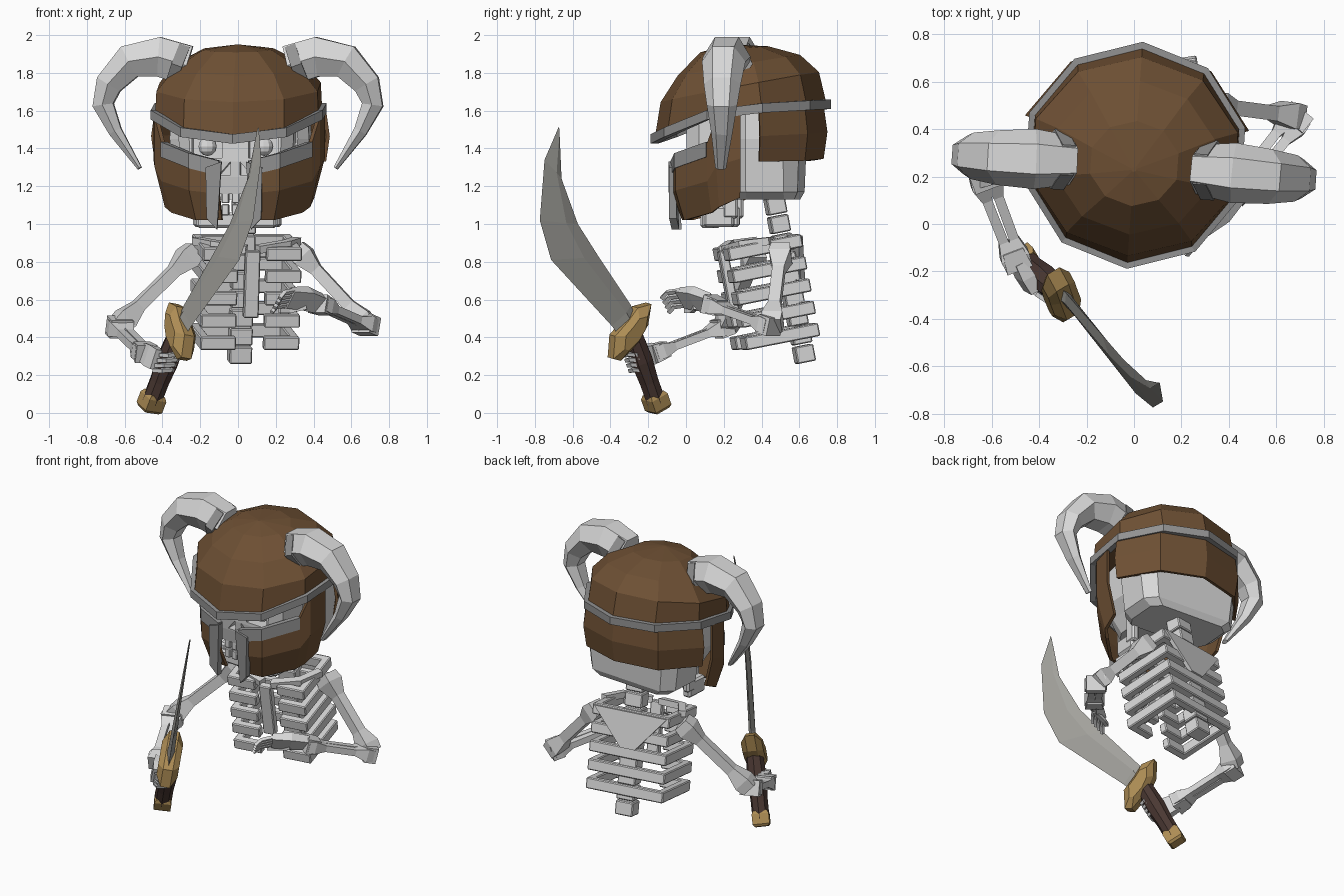
import bpy, bmesh, math
from mathutils import Vector, Matrix

if "Cube" in bpy.data.objects:
    bpy.data.objects.remove(bpy.data.objects["Cube"])


def material(name, rgb):
    m = bpy.data.materials.new(name)
    m.diffuse_color = (*rgb, 1)
    m.use_nodes = True
    m.node_tree.nodes["Principled BSDF"].inputs["Base Color"].default_value = m.diffuse_color
    return m


BONE = material("bone", (0.69, 0.69, 0.69))
LEATHER = material("leather brown", (0.155, 0.08, 0.034))
STEEL = material("helmet steel", (0.29, 0.29, 0.29))
BLADE = material("blade grey", (0.36, 0.355, 0.33))
GOLD = material("brass", (0.42, 0.265, 0.09))
GRIP = material("grip brown", (0.07, 0.04, 0.033))

I = Matrix()
HEAD = Matrix.Translation((0, 0.24, 0)) @ Matrix.Rotation(math.radians(-4), 4, 'Z') @ Matrix.Translation((0, -0.24, 0))
TORSO = Matrix.Translation((0.04, 0.425, 0.64)) @ Matrix.Rotation(math.radians(9), 4, 'Z') @ Matrix.Rotation(math.radians(11), 4, 'X')
# sword space: x = forward lean, y = thickness, z = up
SWORD = Matrix(((0.426, 0.86, 0.18, -0.33), (-0.72, 0.51, 0, -0.27), (0, -0.15, 1, 0.40), (0, 0, 0, 1)))
FLIP = Matrix.Scale(-1, 4, (1, 0, 0))


def finish(name, bm, mat, m=I):
    bm.transform(m)
    bmesh.ops.recalc_face_normals(bm, faces=bm.faces)
    me = bpy.data.meshes.new(name)
    bm.to_mesh(me)
    bm.free()
    me.materials.append(mat)
    ob = bpy.data.objects.new(name, me)
    bpy.context.collection.objects.link(ob)
    return ob


def skin(name, rings, mat, m=I, closed=False):
    """Join equal rings of points into a capped (or closed) surface."""
    bm = bmesh.new()
    vs = [[bm.verts.new(p) for p in r] for r in rings]
    n = len(vs[0])
    for a, b in zip(vs, vs[1:] + ([vs[0]] if closed else [])):
        for i in range(n):
            bm.faces.new((a[i], a[(i + 1) % n], b[(i + 1) % n], b[i]))
    if not closed:
        bm.faces.new(vs[0])
        bm.faces.new(vs[-1])
    return finish(name, bm, mat, m)


def loft(name, pts, rad, mat, n=4, up=(0, 0, 1), m=I):
    """Sweep an n-sided section along pts; rad holds (side, up) half widths."""
    pts = [Vector(p) for p in pts]
    rings, k = [], 1 / math.cos(math.pi / n)
    for i, p in enumerate(pts):
        t = (pts[min(i + 1, len(pts) - 1)] - pts[max(i - 1, 0)]).normalized()
        u = t.cross(Vector(up)).normalized()
        v = u.cross(t)
        a, b = rad[i]
        ang = [math.pi * (2 * j + 1) / n for j in range(n)]
        rings.append([p + u * a * k * math.cos(q) + v * b * k * math.sin(q) for q in ang])
    return skin(name, rings, mat, m)


def boxes(name, specs, mat, m=I, bevel=0.006):
    bm = bmesh.new()
    for x, y, z, sx, sy, sz in specs:
        bmesh.ops.create_cube(bm, size=1, matrix=Matrix.Translation((x, y, z)) @ Matrix.Diagonal((sx, sy, sz, 1)))
    bmesh.ops.bevel(bm, geom=bm.edges[:], offset=bevel, segments=1, affect='EDGES')
    return finish(name, bm, mat, m)


def wall(name, pts, mat, m=HEAD, t=0.02, bulge=0.0, mid=0.5, inset=0.0, closed=False):
    """Bent plate around the head from (x, y, top, bottom) points, with a crease at mid height."""
    rings = []
    for x, y, top, bot in pts:
        n = Vector((x, y - 0.28, 0)).normalized()
        p = Vector((x, y, top))
        c = Vector((x, y, top + (bot - top) * mid)) + n * bulge
        q = Vector((x, y, bot)) - n * inset
        rings.append([p, c, q, q - n * t, c - n * t, p - n * t])
    return skin(name, rings, mat, m, closed)


def bone(name, a, b, w, up=(0, 0, 1), thin=0.55):
    a, b = Vector(a), Vector(b)
    prof = [(0, .85), (.1, 1), (.27, thin), (.73, thin), (.9, .95), (1, .85)]
    loft(name, [a.lerp(b, t) for t, _ in prof], [(w * r, w * r) for _, r in prof], BONE, 4, up)


# helmet dome and rim
def rim_z(y):
    return 1.475 + (y + 0.19) * 0.385 if y < 0.2 else 1.625 + (y - 0.2) * 0.06


def ring(r, cy, xs=1.0):
    return [(r * xs * math.sin(k * math.pi / 5), cy - r * math.cos(k * math.pi / 5)) for k in range(10)]


dome = [[(x, y, rim_z(y) - 0.02) for x, y in ring(0.455, 0.29)]]
for r, cy, zc, tilt in ((.42, .285, 1.725, .19), (.325, .28, 1.84, .17), (.18, .255, 1.925, .09), (.01, .23, 1.95, 0)):
    dome.append([(x, y, zc + tilt * (y - cy)) for x, y in ring(r, cy, 1.07)])
skin("helmet_dome", dome, LEATHER, HEAD)
wall("helmet_rim", [(x, y, rim_z(y), rim_z(y) - 0.05) for x, y in ring(0.48, 0.29)], STEEL, t=0.04, closed=True)

# neck guard at the back
back = [(.455, .42, 1.6, 1.33), (.285, .65, 1.62, 1.335), (0, .73, 1.63, 1.345)]
wall("neck_guard", back + [(-x, y, a, b) for x, y, a, b in back[1::-1]], LEATHER, bulge=.02)

# paired helmet parts
horn_path = [(.27, .25, 1.84), (.42, .245, 1.885), (.575, .24, 1.86), (.685, .24, 1.74), (.715, .24, 1.63), (.65, .235, 1.49), (.52, .22, 1.295)]
horn_rad = [(.105, .09), (.105, .11), (.09, .10), (.07, .085), (.055, .07), (.035, .05), (.012, .025)]
cheek = [(.08, -.07, 1.33, 1.02), (.24, -.04, 1.37, 1.02), (.40, .14, 1.43, 1.06), (.44, .19, 1.57, 1.09), (.455, .32, 1.60, 1.14)]
for side, s in (("right", I), ("left", FLIP)):
    m = HEAD @ s
    loft("horn_" + side, horn_path, horn_rad, BONE, 6, (0, 1, 0), m)
    loft("horn_collar_" + side, [(.29, .25, 1.83), (.345, .25, 1.85)], [(.113, .11)] * 2, STEEL, 6, (0, 1, 0), m)
    wall("cheek_guard_" + side, cheek, LEATHER, m, mid=.55, inset=0.055)
    wall("cheek_trim_" + side, [(x * 1.01, y - .006, a + .005, a - .075) for x, y, a, b in cheek[:3]], STEEL, m, t=.035)
    skin("mouth_trim_" + side, [[(.065, y, 1.33), (.15, y + .01, 1.30), (.145, y + .01, 1.03), (.09, y + .02, .97)] for y in (-.09, -.05)], STEEL, m)

# skull with cut sockets and nose
cran = [[(x * w, y, z) for x, y in ((-1, .34), (-.85, .28), (.85, .28), (1, .34), (1, .54), (.8, e), (-.8, e), (-1, .54))]
        for z, w, e in ((1.13, .28, .59), (1.17, .335, .61), (1.45, .37, .62), (1.64, .36, .62))]
skin("skull_back", cran, BONE, HEAD)
face_sec = ((1.16, .20, .05), (1.25, .25, .03), (1.33, .30, .02), (1.60, .31, .02))
face = skin("skull_face", [[(-w, .33, z), (-w, y + .07, z), (-w * .8, y, z), (w * .8, y, z), (w, y + .07, z), (w, .33, z)] for z, w, y in face_sec], BONE, HEAD)
bm = bmesh.new()
for s in (-1, 1):
    bmesh.ops.create_cube(bm, size=1, matrix=Matrix.Translation((s * .15, .05, 1.41)) @ Matrix.Diagonal((.16, .2, .12, 1)))
    lo = [bm.verts.new((s * x, y, z)) for y in (-.1, .12) for x, z in ((.025, 1.26), (.085, 1.26), (.025, 1.33))]
    bm.faces.new(lo[:3])
    bm.faces.new(lo[3:])
    for i in range(3):
        j = (i + 1) % 3
        bm.faces.new((lo[i], lo[j], lo[3 + j], lo[3 + i]))
cutter = finish("socket_cutter", bm, BONE, HEAD)
cutter.hide_render = True
cutter.hide_viewport = True
mod = face.modifiers.new("sockets", 'BOOLEAN')
mod.operation = 'DIFFERENCE'
mod.solver = 'EXACT'
mod.object = cutter
bm = bmesh.new()
for s in (-1, 1):
    bmesh.ops.create_uvsphere(bm, u_segments=10, v_segments=6, radius=.05, matrix=Matrix.Translation((s * .15, .08, 1.41)))
finish("eyes", bm, BONE, HEAD)
boxes("teeth", [(x * .055, .07, z, .04, .04, .06) for x in (-2, -1, 0, 1, 2) for z in (1.14, 1.075)], BONE, HEAD, .005)
boxes("jaw", [(0, .13, 1.02, .42, .08, .08)] + [(s * .2, .19, 1.04, .06, .16, .11) for s in (-1, 1)]
      + [(s * .21, .25, 1.13, .05, .08, .2) for s in (-1, 1)], BONE, HEAD, .012)

# spine and rib cage
boxes("spine", [(0, .135, -.36 + .1 * i, .12, .10, .09) for i in range(9)], BONE, TORSO, .006)
ribs = []
for i in range(5):
    z = .24 - .12 * i
    ribs += [(0, .175, z, .53, .05, .07)]
    ribs += [(s * .24, 0, z, .05, .38, .07) for s in (-1, 1)]
    ribs += [(s * .17, -.175, z, .19, .05, .07) for s in (-1, 1)]
boxes("ribs", ribs, BONE, TORSO)
boxes("sternum", [(0, -.19, .08, .08, .05, .36)], BONE, TORSO)
skin("shoulder_blades", [[(-.25, y, .265), (.25, y, .265), (.05, y, .03), (-.05, y, .03)] for y in (.185, .21)], BONE, TORSO)
for s, side in ((1, "left"), (-1, "right")):
    loft("collar_bone_" + side, [(s * .03, -.175, .265), (s * .2, -.11, .28), (s * .27, .03, .27)], [(.025, .02)] * 3, BONE, m=TORSO)


# arms and hands
def arm(side, shoulder, elbow, wrist):
    bone("upper_arm_" + side, shoulder, elbow, .058)
    e, w = Vector(elbow), Vector(wrist)
    off = (w - e).normalized().cross(Vector((0, 0, 1))).normalized() * .027
    for k in (-1, 1):
        bone("forearm_%s_%s" % (side, "inner" if k < 0 else "outer"), e + off * k, w + off * k * .8, .042, thin=.5)
    loft("elbow_" + side, [e.lerp(w, -.05), e.lerp(w, .13)], [(.06, .05)] * 2, BONE)
    loft("wrist_" + side, [e.lerp(w, .83), e.lerp(w, 1.03)], [(.045, .042), (.057, .05)], BONE)


def hand(side, palm, fingers, spread):
    spread = Vector(spread)
    loft("palm_" + side, palm, [(.025, .05), (.03, .058), (.022, .055)], BONE, 4, spread)
    for i in range(4):
        d = spread * (i - 1.5) * .031
        loft("finger_%s_%d" % (side, i + 1), [Vector(p) + d for p in fingers], [(.01, .01)] * len(fingers), BONE, 4, spread)


arm("right", (-.23, .37, .86), (-.635, .21, .46), (-.49, -.17, .315))
hand("right", [(-.49, -.16, .32), (-.46, -.22, .30), (-.43, -.28, .28)],
     [(-.43, -.28, .265), (-.385, -.31, .265), (-.335, -.29, .27), (-.325, -.24, .27)], (.37, -.3, .88))
arm("left", (.31, .505, .87), (.69, .455, .46), (.43, .13, .575))
hand("left", [(.43, .13, .58), (.36, .05, .605), (.27, -.02, .61)],
     [(.28, -.01, .61), (.225, -.08, .6), (.20, -.11, .57)], (.45, -.4, .8))
loft("thumb_left", [(.36, .05, .56), (.27, .03, .54), (.22, .0, .54)], [(.012, .012)] * 3, BONE)

# curved sword: blade stations are (edge s, z, back s, z)
stations = [(.13, .02, .0, .12), (.17, .06, .03, .17), (.617, .41, .27, .43), (.70, .62, .42, .60), (.665, .94, .54, .84), (.56, 1.115, .555, 1.09)]
rings = []
for i, (a, b, c, d) in enumerate(stations):
    t = .025 * (1 - i / 6)
    u, v = (a + 2 * c) / 3, (b + 2 * d) / 3
    rings.append([(a, 0, b), (u, t, v), (c, 0, d), (u, -t, v)])
skin("sword_blade", rings, BLADE, SWORD)
guard = ((.18, -.11), (.167, .01), (.07, .09), (0, .16), (-.10, .18), (-.076, .07), (0, -.03), (.125, -.12))
skin("sword_guard", [[(.03 + (x - .03) * k, t, .03 + (z - .03) * k) for x, z in guard]
                     for t, k in ((-.065, .6), (-.03, 1), (.03, 1), (.065, .6))], GOLD, SWORD)
g0, g1 = SWORD @ Vector((-.155, 0, -.34)), SWORD @ Vector((.02, 0, .02))
loft("sword_grip", [g0.lerp(g1, t) for t in (0, .3, .6, 1)], [(r, r) for r in (.05, .05, .058, .05)], GRIP, 8)
p = (g1 - g0).normalized()
loft("sword_pommel", [g0 + p * t for t in (-.05, -.035, .03, .05)], [(r, r) for r in (.042, .053, .053, .042)], GOLD, 4, (.86, .51, 0))
